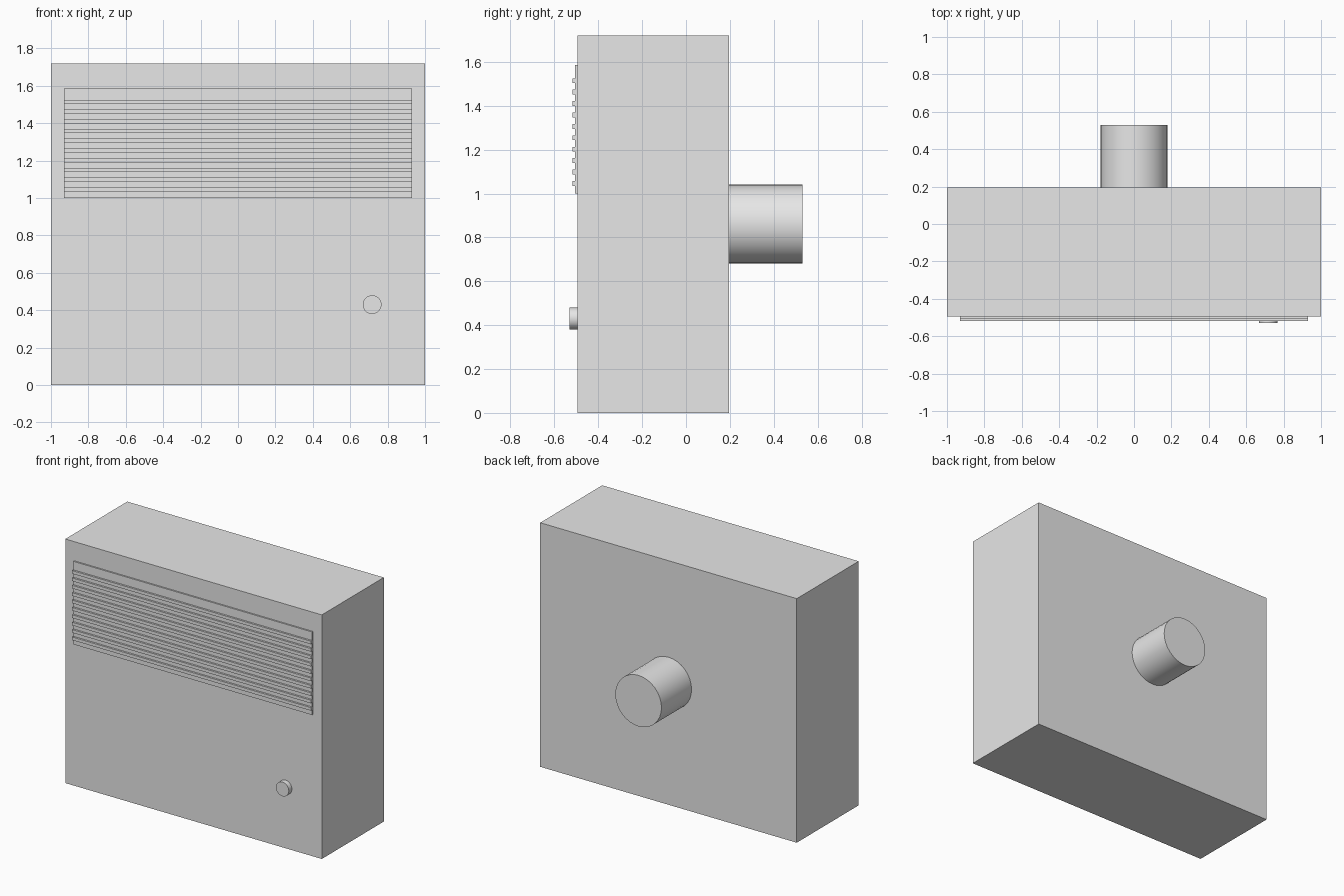
import bpy
import math

if "Cube" in bpy.data.objects:
    bpy.data.objects.remove(bpy.data.objects["Cube"])

grey = bpy.data.materials.new("light_grey")
grey.diffuse_color = (0.8, 0.8, 0.8, 1.0)
grey.use_nodes = True
grey.node_tree.nodes["Principled BSDF"].inputs["Base Color"].default_value = grey.diffuse_color


def box(name, x, y, z):
    """Box from (min, max) ranges on each axis."""
    lo, hi = zip(x, y, z)
    bpy.ops.mesh.primitive_cube_add(size=1, location=[(a + b) / 2 for a, b in zip(lo, hi)])
    ob = bpy.context.object
    ob.name = name
    ob.scale = [b - a for a, b in zip(lo, hi)]
    bpy.ops.object.transform_apply(location=False, rotation=False, scale=True)
    ob.data.materials.append(grey)
    return ob


def cylinder_y(name, x, z, radius, y):
    """Cylinder along the y axis with smooth sides and sharp rims."""
    bpy.ops.mesh.primitive_cylinder_add(
        vertices=32, radius=radius, depth=y[1] - y[0],
        location=(x, (y[0] + y[1]) / 2, z), rotation=(math.pi / 2, 0, 0))
    ob = bpy.context.object
    ob.name = name
    ob.data.materials.append(grey)
    bpy.ops.object.shade_smooth_by_angle(angle=math.radians(30))
    return ob


# Heater casing
box("casing", (-1, 1), (-0.495, 0.195), (0, 1.72))

# Grille: back plate and ten horizontal slats
box("grille_plate", (-0.93, 0.93), (-0.505, -0.495), (1.0, 1.585))
for i in range(10):
    z = 1.046 + i * 0.052
    box(f"grille_slat_{i + 1}", (-0.93, 0.93), (-0.518, -0.505), (z - 0.011, z + 0.011))

# Control knob on the front, flue pipe on the back
cylinder_y("control_knob", 0.717, 0.43, 0.05, (-0.53, -0.495))
cylinder_y("flue_pipe", 0.0, 0.86, 0.18, (0.195, 0.53))
